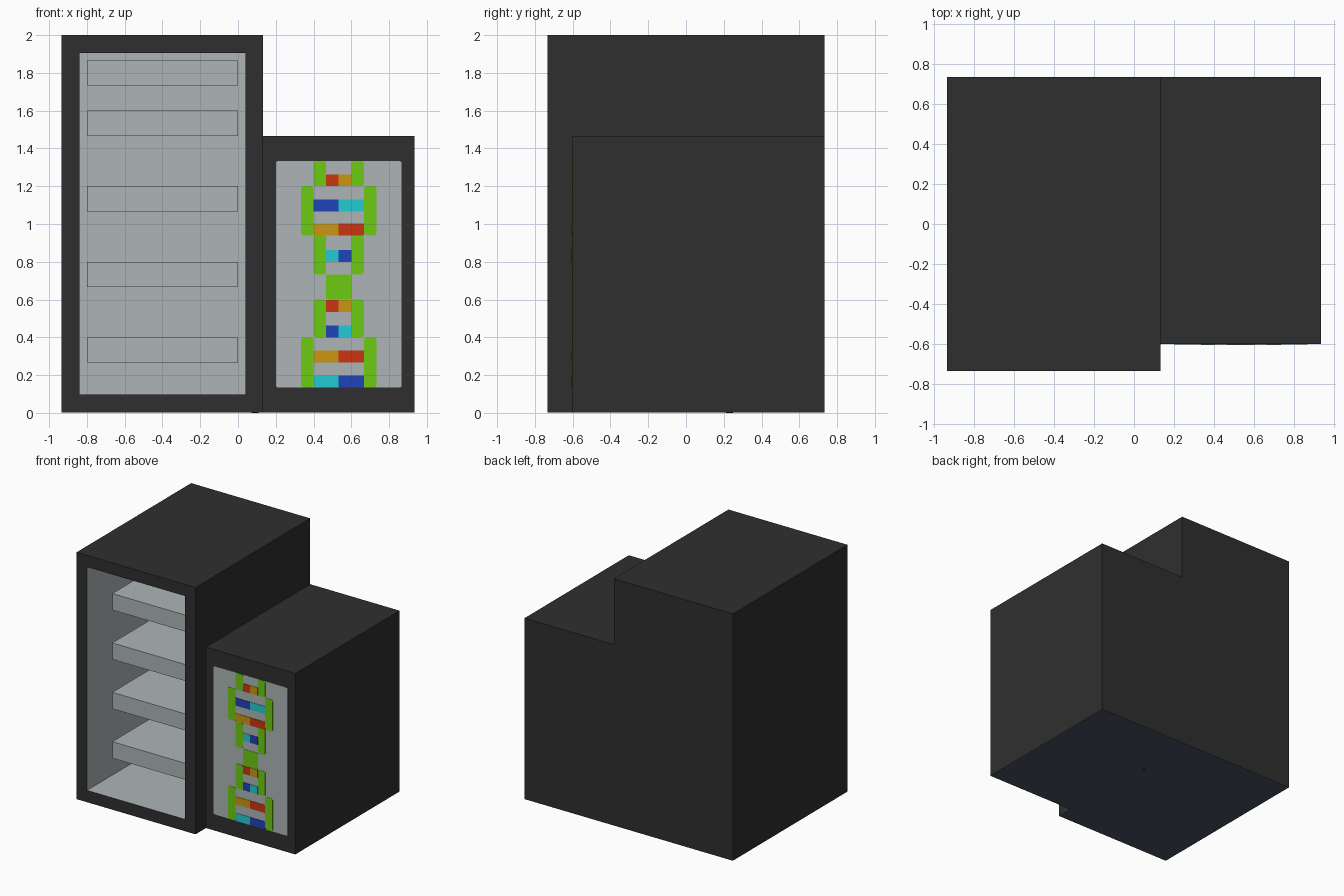
import bpy, bmesh

if "Cube" in bpy.data.objects:
    bpy.data.objects.remove(bpy.data.objects["Cube"])

U = 1 / 15  # layout module


def material(name, rgb):
    m = bpy.data.materials.new(name)
    m.diffuse_color = (*rgb, 1)
    m.use_nodes = True
    m.node_tree.nodes["Principled BSDF"].inputs["Base Color"].default_value = m.diffuse_color
    return m


DARK = material("charcoal", (0.028, 0.028, 0.028))
GREY = material("light grey", (0.42, 0.46, 0.47))
BASE = material("slate blue", (0.065, 0.078, 0.115))
GREEN = material("lime green", (0.15, 0.60, 0.006))
RED = material("red", (0.60, 0.036, 0.006))
ORANGE = material("orange", (0.60, 0.31, 0.006))
BLUE = material("blue", (0.014, 0.054, 0.48))
CYAN = material("cyan", (0.018, 0.60, 0.65))


def finish(name, bm, *mats):
    bmesh.ops.recalc_face_normals(bm, faces=bm.faces)
    mesh = bpy.data.meshes.new(name)
    bm.to_mesh(mesh)
    bm.free()
    for m in mats:
        mesh.materials.append(m)
    ob = bpy.data.objects.new(name, mesh)
    bpy.context.collection.objects.link(ob)
    return ob


def box_mesh(lo, hi):
    bm = bmesh.new()
    bmesh.ops.create_cube(bm, size=1)
    for v in bm.verts:
        v.co = [hi[i] if v.co[i] > 0 else lo[i] for i in range(3)]
    return bm


def box(name, lo, hi, mat, round_corners=0):
    bm = box_mesh(lo, hi)
    if round_corners:
        edges = [e for e in bm.edges
                 if abs(e.verts[0].co.y - e.verts[1].co.y) > 1e-6]
        bmesh.ops.bevel(bm, geom=edges, offset=round_corners,
                        segments=2, profile=0.5, affect='EDGES')
    return finish(name, bm, mat)


def display(name, x0, x1, z0, z1, mat, thick, corner=0):
    """Thin plate on the front of the low cabinet, in layout modules."""
    front = -9 * U
    return box(name, (x0 * U, front - thick, z0 * U),
               (x1 * U, front + 0.001, z1 * U), mat, corner)


# Tall cabinet: inset front face pushed inward for the open compartment
bm = box_mesh((-14 * U, -11 * U, 0.003), (2 * U, 11 * U, 30 * U))
bm.normal_update()
front = min(bm.faces, key=lambda f: f.calc_center_median().y)
bmesh.ops.inset_region(bm, faces=[front], thickness=2 * U)
ext = bmesh.ops.extrude_discrete_faces(bm, faces=[front])["faces"][0]
for v in ext.verts:
    v.co.y = 9 * U
ext.material_index = 1
for e in ext.edges:
    for f in e.link_faces:
        f.material_index = 1
finish("tall_cabinet", bm, DARK, GREY)

# Shelves and the block under the compartment ceiling
for i in range(4):
    z = 4 + 6 * i
    box(f"shelf_{i + 1}", (-12 * U, -7 * U, z * U),
        (0, 9 * U, (z + 2) * U), GREY)
box("ceiling_block", (-12 * U, 7 * U, 26 * U), (0, 9 * U, 28 * U), GREY)

# Low cabinet
box("low_cabinet", (2 * U, -9 * U, 0.003), (14 * U, 11 * U, 22 * U), DARK)

# Underside plates and small cap
box("tall_base_plate", (-14 * U, -11 * U, 0.001), (2 * U, 11 * U, 0.004), BASE)
box("low_base_plate", (2 * U, -9 * U, 0.001), (14 * U, 11 * U, 0.004), BASE)
bm = bmesh.new()
bmesh.ops.create_cone(bm, cap_ends=True, segments=12, radius1=0.018,
                      radius2=0.018, depth=0.002)
bmesh.ops.translate(bm, verts=bm.verts, vec=(0.09, 0.23, 0.001))
finish("base_cap", bm, DARK)

# Display panel
display("display_panel", 3, 13, 2, 20, GREY, 0.002, 0.012)

# Green strands: (distance from centre line, bottom, top), mirrored
for i, (d, z0, z1) in enumerate([(1, 18, 20), (2, 14.1, 18), (1, 11, 14.1),
                                 (1, 6, 9), (2, 2, 6)]):
    for side in (-1, 1):
        a, b = sorted((8 + side * d, 8 + side * (d + 1)))
        display(f"strand_{i + 1}_{'left' if side < 0 else 'right'}",
                a, b, z0, z1, GREEN, 0.004, 0.012)
display("strand_crossing", 7, 9, 9, 11, GREEN, 0.004, 0.008)

# Two-coloured rungs: (half width, bottom, left colour, right colour)
rungs = [(1, 18, RED, ORANGE), (2, 16, BLUE, CYAN), (2, 14.1, ORANGE, RED),
         (1, 12, CYAN, BLUE), (1, 8, RED, ORANGE), (1, 6, BLUE, CYAN),
         (2, 4, ORANGE, RED), (2, 2, CYAN, BLUE)]
for i, (w, z, left, right) in enumerate(rungs):
    display(f"rung_{i + 1}_left", 8 - w, 8, z, z + 0.95, left, 0.005)
    display(f"rung_{i + 1}_right", 8, 8 + w, z, z + 0.95, right, 0.005)
